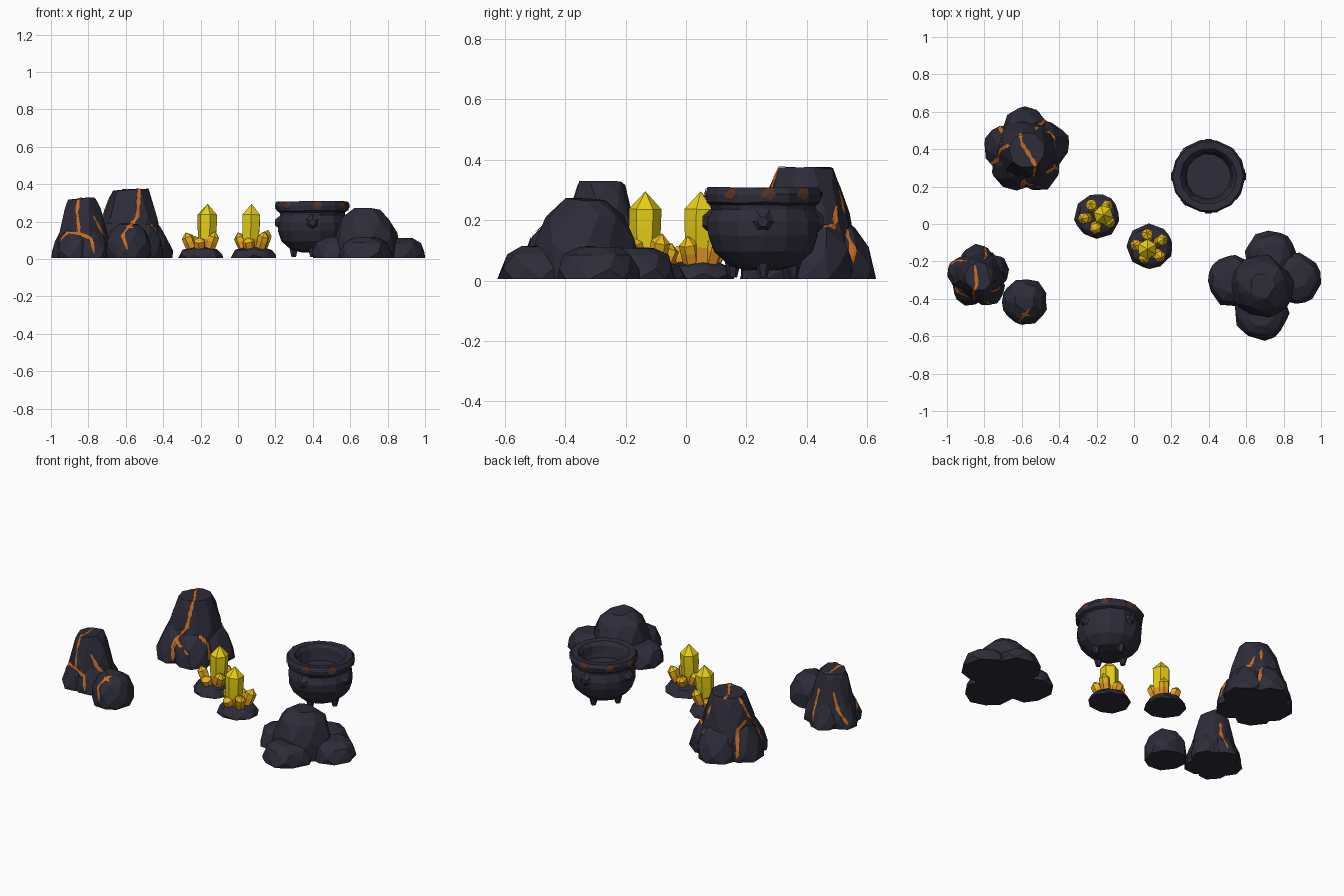
import bpy, bmesh, math, random
from mathutils import Vector, Matrix
from mathutils.bvhtree import BVHTree

if "Cube" in bpy.data.objects:
    bpy.data.objects.remove(bpy.data.objects["Cube"])

random.seed(7)


def mat(name, *c):
    m = bpy.data.materials.new(name)
    m.diffuse_color = (*c, 1)
    m.use_nodes = True
    m.node_tree.nodes["Principled BSDF"].inputs["Base Color"].default_value = m.diffuse_color
    return m


STONE = mat("dark stone", 0.026, 0.025, 0.041)
LAVA = mat("glowing orange", 0.58, 0.15, 0.016)
RUST = mat("rust brown", 0.10, 0.032, 0.020)
YELLOW = mat("crystal yellow", 0.84, 0.66, 0.008)
GOLD = mat("crystal gold", 0.88, 0.52, 0.008)
AMBER = mat("crystal amber", 0.90, 0.36, 0.020)


def finish(bm, name, *mats):
    me = bpy.data.meshes.new(name)
    bm.normal_update()
    bm.to_mesh(me)
    bm.free()
    for m in mats:
        me.materials.append(m)
    ob = bpy.data.objects.new(name, me)
    bpy.context.collection.objects.link(ob)
    return ob


# Faceted boulder: convex hull of jittered rings, (radius factor, height factor)
DOME = ((0.95, 0), (1, 0.22), (0.95, 0.5), (0.76, 0.8), (0.42, 1))
TALL = ((1, 0), (0.96, 0.3), (0.82, 0.6), (0.66, 0.85), (0.54, 1))
SLAB = ((1, 0), (0.97, 0.35), (0.82, 0.78), (0.5, 1))


def boulder(name, x, y, r, h, prof=DOME, n=9, lean=(0, 0), jit=0.05):
    bm = bmesh.new()
    ph = random.random() * 6
    for i, (f, t) in enumerate(prof):
        for k in range(n):
            a = ph + i * 0.3 + math.tau * (k + random.uniform(-.15, .15)) / n
            q = r * f * (1 + random.uniform(-jit, jit))
            z = 0.005 if t == 0 else h * t * (1 + random.uniform(-.05, .0))
            bm.verts.new((x + lean[0] * t + q * math.cos(a),
                          y + lean[1] * t + q * math.sin(a), z))
    res = bmesh.ops.convex_hull(bm, input=bm.verts[:])
    junk = {g for g in res["geom_interior"] + res["geom_unused"]
            if isinstance(g, bmesh.types.BMVert)}
    bmesh.ops.delete(bm, geom=list(junk), context='VERTS')
    bmesh.ops.dissolve_limit(bm, angle_limit=0.2, verts=bm.verts[:], edges=bm.edges[:])
    return finish(bm, name, STONE)


def surface(obs):
    vs, fs = [], []
    for o in obs:
        base = len(vs)
        vs += [v.co.copy() for v in o.data.vertices]
        fs += [[base + i for i in p.vertices] for p in o.data.polygons]
    return BVHTree.FromPolygons(vs, fs)


# Thin plates laid over a surface along rough paths, aimed at a centre point
def veins(name, obs, centre, paths, m, width=0.018, wobble=0.45):
    tree, c = surface(obs), Vector(centre)
    bm = bmesh.new()

    def drop(p):
        d = (p - c).normalized()
        hit = tree.ray_cast(c + d * 0.8, -d)[0]
        return (hit if hit is not None else p) + d * 0.004

    for path in paths:
        pts = [Vector(p) for p in path]
        prev = None
        for j, (a, b) in enumerate(zip(pts, pts[1:])):
            n = max(2, int((b - a).length / 0.015))
            for i in range(n + 1):
                p = drop(a.lerp(b, i / n))
                s = (b - a).cross(p - c).normalized()
                end = (j == 0 and i == 0) or (j == len(pts) - 2 and i == n)
                w = width / 2 * (0.3 if end else 1 + random.uniform(-wobble, wobble))
                row = [bm.verts.new(drop(p + s * w * k)) for k in (1, 0, -1)]
                if prev:
                    for k in (0, 1):
                        bm.faces.new((prev[k], prev[k + 1], row[k + 1], row[k]))
                prev = row
    bm.normal_update()
    for f in bm.faces:
        if f.normal.dot(f.calc_center_median() - c) < 0:
            f.normal_flip()
    finish(bm, name, m)


# Cracked rock: tall core ringed by leaning lobes at given angles
def cracked_rock(name, x, y, core_r, h, ring, lobe_r, lobe_h, angles):
    obs = [boulder(name + "_core", x, y, core_r, h, TALL, 9, jit=0.05)]
    for k, deg in enumerate(angles):
        a = math.radians(deg)
        u = Vector((math.cos(a), math.sin(a)))
        obs.append(boulder(f"{name}_lobe_{k + 1}", x + u.x * ring, y + u.y * ring, lobe_r,
                           lobe_h * random.uniform(.94, 1.06), DOME, 8, -u * lobe_r * 0.4))
    return obs


big = cracked_rock("large_rock", -0.575, 0.395, 0.178, 0.38, 0.112, 0.128, 0.225,
                   (15, 95, 175, 235, 300))
veins("large_rock_cracks", big, (-0.575, 0.395, 0.1), [
    [(-.61, .49, .375), (-.60, .43, .375), (-.56, .37, .375), (-.53, .32, .375), (-.53, .27, .30),
     (-.53, .23, .25), (-.59, .21, .17), (-.60, .18, .10), (-.59, .17, .02)],
    [(-.59, .2, .15), (-.5, .19, .10), (-.47, .17, .09)],
    [(-.45, .26, .2), (-.41, .3, .13), (-.39, .28, .04)],
    [(-.48, .5, .25), (-.42, .52, .2), (-.40, .46, .19)],
    [(-.66, .42, .35), (-.70, .40, .25), (-.74, .34, .18), (-.78, .31, .05)],
    [(-.71, .42, .23), (-.70, .49, .19), (-.73, .53, .03)],
    [(-.53, .50, .30), (-.50, .54, .20), (-.46, .57, .05)]], LAVA)

mid = cracked_rock("medium_rock", -0.83, -0.28, 0.142, 0.33, 0.08, 0.096, 0.2,
                   (20, 95, 165, 235, 305))
veins("medium_rock_cracks", mid, (-0.83, -0.28, 0.1), [
    [(-.85, -.22, .325), (-.84, -.32, .325), (-.86, -.37, .25), (-.85, -.42, .14),
     (-.93, -.4, .15), (-.97, -.34, .08)],
    [(-.85, -.42, .14), (-.78, -.43, .11), (-.77, -.43, .03)],
    [(-.77, -.37, .24), (-.73, -.36, .16), (-.68, -.34, .12)],
    [(-.89, -.2, .22), (-.93, -.19, .12), (-.97, -.22, .04)],
    [(-.80, -.18, .24), (-.78, -.14, .15), (-.80, -.11, .03)]], LAVA, 0.016)

small = [boulder("small_rock", -0.585, -0.415, 0.125, 0.19, n=9)]
veins("small_rock_cracks", small, (-0.585, -0.415, 0.05), [
    [(-.56, -.45, .18), (-.58, -.47, .16), (-.61, -.50, .11), (-.59, -.53, .05)],
    [(-.60, -.47, .16), (-.56, -.48, .15)]], LAVA, 0.016)

# Plain rock pile
boulder("pile_dome", 0.685, -0.335, 0.172, 0.275, DOME, 10)
for i, (x, y, r, h) in enumerate(((.73, -.17, .135, .11), (.53, -.305, .138, .118),
                                  (.862, -.29, .138, .112), (.68, -.475, .147, .115))):
    boulder(f"pile_slab_{i + 1}", x, y, r, h, SLAB, 9)


# Six-sided crystals, coloured by height
def crystal(bm, x, y, z, r, length, tilt, az):
    rings = ((0.8, 0), (0.9, 0.3), (0.98, 0.55), (1, 0.78))
    axis = Vector((-math.sin(az), math.cos(az), 0))
    mx = Matrix.Translation((x, y, z)) @ Matrix.Rotation(tilt, 4, axis)
    rows = [[bm.verts.new(mx @ Vector((r * f * math.cos(k * math.pi / 3 + az),
                                       r * f * math.sin(k * math.pi / 3 + az), length * t)))
             for k in range(6)] for f, t in rings]
    tip = bm.verts.new(mx @ Vector((0, 0, length)))
    bm.faces.new(rows[0][::-1])
    for k in range(6):
        for a, b in zip(rows, rows[1:]):
            bm.faces.new((a[k], a[(k + 1) % 6], b[(k + 1) % 6], b[k]))
        bm.faces.new((rows[-1][k], rows[-1][(k + 1) % 6], tip))


def cluster(name, x, y, mx, my, start):
    boulder(name + "_base", x, y, 0.12, 0.064, SLAB, 9)
    bm = bmesh.new()
    crystal(bm, mx, my, 0.03, 0.054, 0.265, 0.03, start)
    for k in range(5):
        a = start + math.tau * k / 5
        crystal(bm, x + 0.042 * math.cos(a), y + 0.042 * math.sin(a), 0.03,
                0.032, (0.135, 0.10, 0.12, 0.09, 0.125)[k], 0.36, a)
    for f in bm.faces:
        z = f.calc_center_median().z
        f.material_index = 2 if z < 0.085 else 1 if z < 0.14 else 0
    finish(bm, name + "_crystals", YELLOW, GOLD, AMBER)


cluster("left_cluster", -0.197, 0.042, -0.168, 0.043, 0.8)
cluster("right_cluster", 0.083, -0.122, 0.066, -0.138, 0.5)

# Cauldron: lathed pot with a thick rim and a hollow inside
CX, CY, N = 0.398, 0.255, 14
prof = ((0.06, 0.035), (0.115, 0.05), (0.165, 0.095), (0.186, 0.15), (0.188, 0.195), (0.174, 0.235),
        (0.176, 0.25), (0.193, 0.258), (0.197, 0.285), (0.188, 0.308), (0.150, 0.306),
        (0.135, 0.285), (0.126, 0.24), (0.12, 0.215))
bm = bmesh.new()
rows = []
for r, z in prof:
    rows.append([bm.verts.new((CX + r * w * math.cos(math.tau * k / N),
                               CY + r * w * math.sin(math.tau * k / N), z + random.uniform(-.002, .002)))
                 for k in range(N) for w in [1 + random.uniform(-.015, .015)]])
for a, b in zip(rows, rows[1:]):
    for k in range(N):
        bm.faces.new((a[k], a[(k + 1) % N], b[(k + 1) % N], b[k]))
bm.faces.new(rows[0][::-1])
bm.faces.new(rows[-1])
pot = finish(bm, "cauldron", STONE)

# Rust patches around the rim
patches = []
for deg in (5, 42, 88, 135, 178, 225, 278, 325):
    a, b = math.radians(deg - 6), math.radians(deg + 7)
    patches.append([(CX + 0.19 * math.cos(t), CY + 0.19 * math.sin(t), z)
                    for t, z in ((a, .276), ((a + b) / 2, .289), (b, .284))])
veins("rim_rust", [pot], (CX, CY, 0.27), patches, RUST, 0.036, 0.3)

# Four feet and four blunt side knobs
for k in range(4):
    u = Vector((math.cos(k * math.pi / 2), math.sin(k * math.pi / 2), 0))
    bm = bmesh.new()
    bmesh.ops.create_cone(bm, cap_ends=True, segments=6, radius1=0.014, radius2=0.034, depth=0.08,
                          matrix=Matrix.Translation(Vector((CX, CY, 0.05)) + u * 0.1))
    finish(bm, f"cauldron_foot_{k + 1}", STONE)
    bm = bmesh.new()
    rot = Vector((0, 0, 1)).rotation_difference(u).to_matrix().to_4x4()
    bmesh.ops.create_cone(bm, cap_ends=True, segments=6, radius1=0.045, radius2=0.018, depth=0.03,
                          matrix=Matrix.Translation(Vector((CX, CY, 0.195)) + u * 0.185) @ rot)
    finish(bm, f"cauldron_knob_{k + 1}", STONE)
